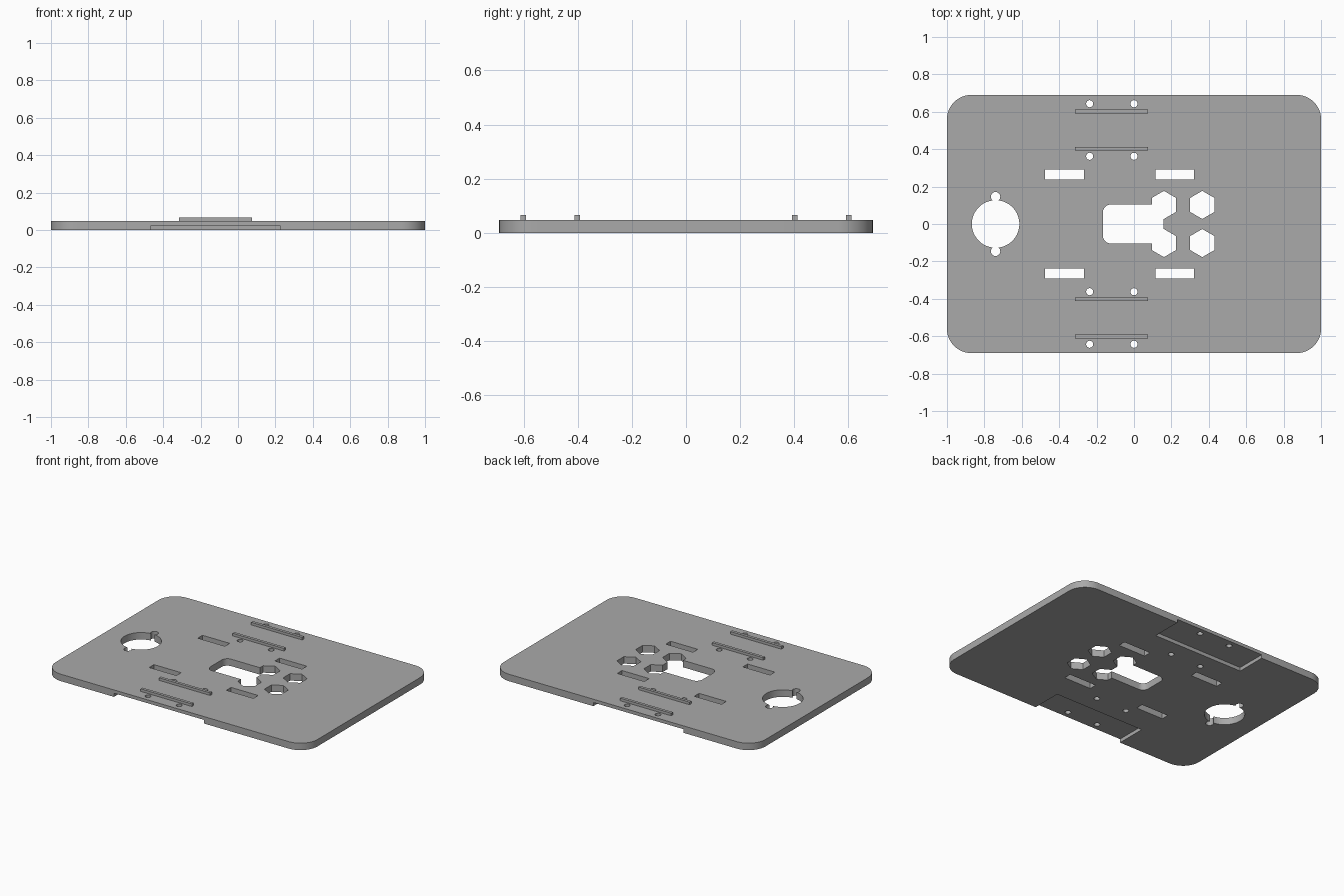
import bpy, bmesh, math
from math import pi

cube = bpy.data.objects.get("Cube")
if cube:
    bpy.data.objects.remove(cube, do_unlink=True)

TOP = 0.048      # plate thickness
RAIL_TOP = 0.066
RECESS = 0.025

grey = bpy.data.materials.new("plain grey")
grey.use_nodes = True
colour = (0.4, 0.4, 0.4, 1)
grey.diffuse_color = colour
grey.node_tree.nodes["Principled BSDF"].inputs["Base Color"].default_value = colour


def prism(name, points, z0, z1):
    """Extrude a flat outline from z0 to z1."""
    bm = bmesh.new()
    base = bm.faces.new([bm.verts.new((x, y, z0)) for x, y in points])
    ext = bmesh.ops.extrude_face_region(bm, geom=[base])["geom"]
    for v in ext:
        if isinstance(v, bmesh.types.BMVert):
            v.co.z = z1
    bmesh.ops.recalc_face_normals(bm, faces=bm.faces)
    mesh = bpy.data.meshes.new(name)
    bm.to_mesh(mesh)
    bm.free()
    obj = bpy.data.objects.new(name, mesh)
    bpy.context.collection.objects.link(obj)
    mesh.materials.append(grey)
    return obj


def ring(x, y, r, sides, turn=0.0):
    return [(x + r * math.cos(turn + 2 * pi * i / sides),
             y + r * math.sin(turn + 2 * pi * i / sides)) for i in range(sides)]


def box(x0, x1, y0, y1):
    return [(x0, y0), (x1, y0), (x1, y1), (x0, y1)]


def rounded(x0, x1, y0, y1, radii, steps=10):
    """Rectangle with a radius per corner, counter-clockwise from lower left."""
    pts = []
    for i, ((x, y), r) in enumerate(zip(box(x0, x1, y0, y1), radii)):
        if r == 0:
            pts.append((x, y))
            continue
        cx = x + (r if x == x0 else -r)
        cy = y + (r if y == y0 else -r)
        for s in range(steps + 1):
            a = pi + (i + s / steps) * pi / 2
            pts.append((cx + r * math.cos(a), cy + r * math.sin(a)))
    return pts


def cut(target, points, z0=-0.1, z1=0.2):
    """Cut an outline out of the target."""
    cutter = prism("cutter", points, z0, z1)
    cutter.hide_render = True
    mod = target.modifiers.new("cut", 'BOOLEAN')
    mod.operation = 'DIFFERENCE'
    mod.solver = 'EXACT'
    mod.object = cutter
    bpy.context.view_layer.objects.active = target
    bpy.ops.object.modifier_apply(modifier=mod.name)
    bpy.data.objects.remove(cutter, do_unlink=True)


# Base plate with rounded corners
plate = prism("base_plate", rounded(-1, 1, -0.69, 0.69, [0.13] * 4, 12), 0, TOP)

# Round opening and central opening
cut(plate, ring(-0.74, 0, 0.127, 64))
cut(plate, rounded(-0.167, 0.159, -0.104, 0.104, [0.043, 0, 0, 0.043], 8))

for side, label in ((-1, "front"), (1, "back")):
    # Ear holes on the round opening
    cut(plate, ring(-0.74, side * 0.146, 0.025, 24))
    # Hexagonal holes
    for x in (0.16, 0.365):
        cut(plate, ring(x, side * 0.102, 0.075, 6, pi / 2))
    # Long slots
    for x in (-0.371, 0.218):
        cut(plate, box(x - 0.104, x + 0.104, side * 0.265 - 0.026, side * 0.265 + 0.026))
    # Screw holes
    for x in (-0.237, 0):
        for y in (0.362, 0.643):
            cut(plate, ring(x, side * y, 0.019, 24))
    # Underside recess, open at the plate edge
    ys = sorted((side * 0.48, side * 0.8))
    cut(plate, box(-0.465, 0.225, *ys), -0.1, RECESS)
    # Raised rails
    for y, place in ((0.402, "inner"), (0.602, "outer")):
        prism(f"{label}_{place}_rail",
              box(-0.315, 0.076, side * y - 0.01, side * y + 0.01), TOP, RAIL_TOP)

# Smooth curved walls, keep edges sharp
bpy.ops.object.select_all(action='DESELECT')
plate.select_set(True)
bpy.context.view_layer.objects.active = plate
bpy.ops.object.shade_smooth_by_angle(angle=math.radians(30))
